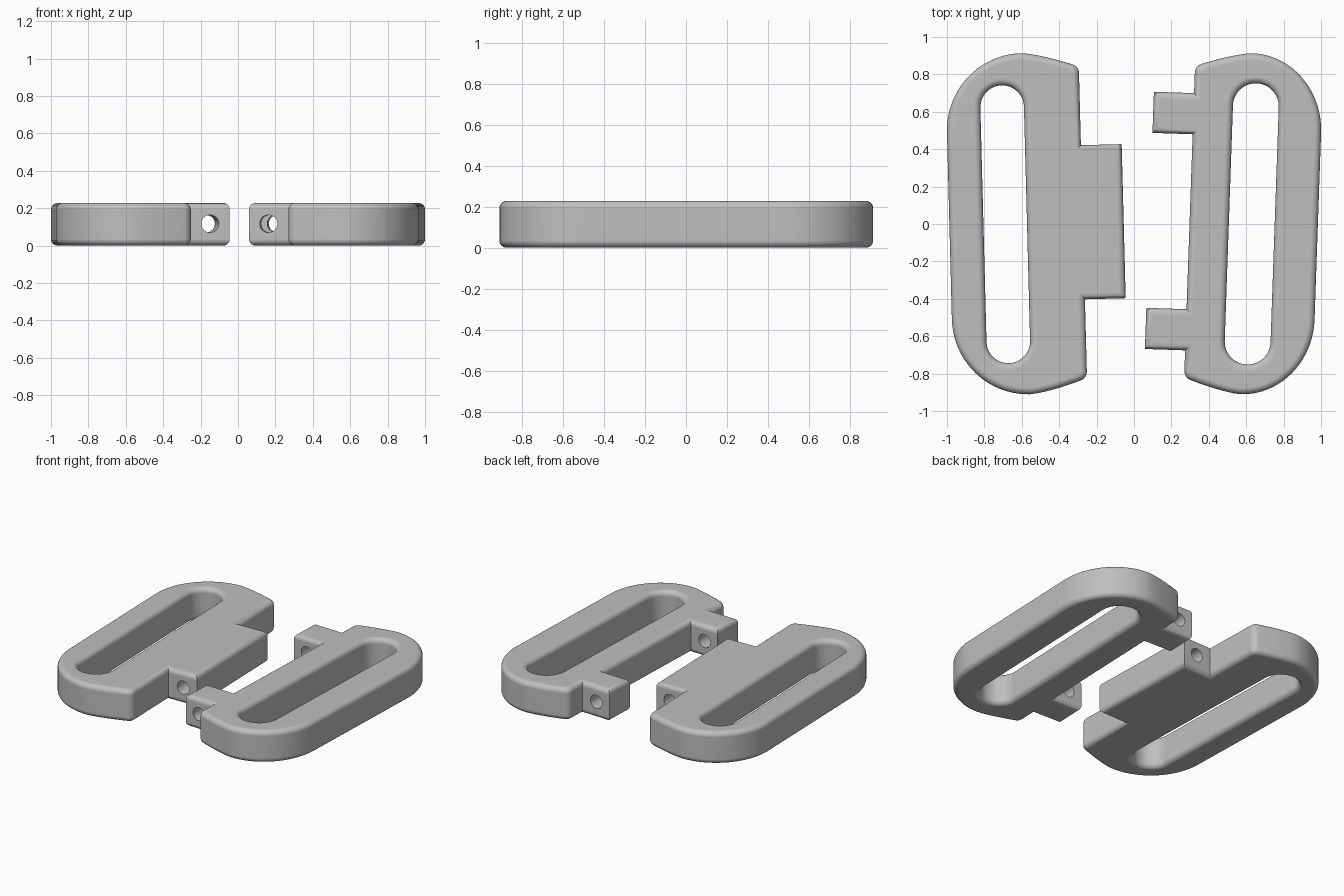
import bpy, bmesh, math
from mathutils import Vector, Matrix

HEIGHT, FILLET, STEPS = 0.228, 0.035, 6
HALF_LENGTH, SHOULDER = 0.912, 0.5

cube = bpy.data.objects.get("Cube")
if cube:
    bpy.data.objects.remove(cube, do_unlink=True)

grey = bpy.data.materials.new("plain grey")
grey.use_nodes = True
colour = (0.52, 0.52, 0.52, 1)
grey.diffuse_color = colour
grey.node_tree.nodes["Principled BSDF"].inputs["Base Color"].default_value = colour


def arc(cx, cy, rx, ry, start, end, n):
    angles = [math.radians(start + (end - start) * i / n) for i in range(n + 1)]
    return [Vector((cx + rx * math.cos(a), cy + ry * math.sin(a))) for a in angles]


def body_outline(width, apex, tabs):
    """Closed outline, symmetric end to end; u runs from the outer edge inwards."""
    half = [Vector(p) for p in tabs]
    corner, edge_y = 0.05, 0.845
    half += arc(width - corner, edge_y - corner * 0.94, corner, corner, 0, 70, 6)
    # gently sloping end, from the rounded corner up to the apex
    end_u = width - corner * 0.66
    for i in range(7, 0, -1):
        t = i / 8
        half.append(Vector((apex + (end_u - apex) * t,
                            HALF_LENGTH - (HALF_LENGTH - edge_y) * t ** 1.4)))
    # large outer quarter round
    half += arc(apex, SHOULDER, apex, HALF_LENGTH - SHOULDER, 90, 180, 20)
    return half + [Vector((p.x, -p.y)) for p in reversed(half)]


def slot_outline(centre, radius, half_length):
    cy = half_length - radius
    return (arc(centre, cy, radius, radius, 180, 0, 24)
            + arc(centre, -cy, radius, radius, 0, -180, 24))


def inset(points, d):
    """Move a loop towards the material on its left, with mitred corners."""
    result = []
    for i, p in enumerate(points):
        a = (p - points[i - 1]).normalized()
        b = (points[(i + 1) % len(points)] - p).normalized()
        na, nb = Vector((-a.y, a.x)), Vector((-b.y, b.x))
        result.append(p + (na + nb) * (d / (1 + na.dot(nb))))
    return result


def rounded_wall(bm, points, place):
    """Wall with filleted lower and upper rims; returns its two rim edge loops."""
    quarter = [math.pi / 2 * i / STEPS for i in range(STEPS + 1)]
    levels = [(FILLET * (1 - math.sin(a)), FILLET * (1 - math.cos(a))) for a in quarter]
    levels += [(d, HEIGHT - z) for d, z in reversed(levels)]
    rings = [[bm.verts.new(place(p.x, p.y, z)) for p in inset(points, d)]
             for d, z in levels]
    n = len(points)
    for low, high in zip(rings, rings[1:]):
        for i in range(n):
            j = (i + 1) % n
            bm.faces.new((low[i], low[j], high[j], high[i]))
    return [[bm.edges.get((r[i], r[(i + 1) % n])) for i in range(n)]
            for r in (rings[0], rings[-1])]


def new_object(name, bm):
    bmesh.ops.recalc_face_normals(bm, faces=bm.faces)
    mesh = bpy.data.meshes.new(name)
    bm.to_mesh(mesh)
    bm.free()
    mesh.materials.append(grey)
    obj = bpy.data.objects.new(name, mesh)
    bpy.context.collection.objects.link(obj)
    return obj


def buckle_half(name, side, outer, width, apex, tabs, slot, pin_u, tilt):
    pivot = side * (outer - width / 2)
    turn = Matrix.Translation((pivot, 0, 0)) @ Matrix.Rotation(math.radians(tilt), 4, 'Z')

    def place(u, y, z):
        return turn @ Vector((side * (width / 2 - u), y, z))

    # plate with strap slot
    bm = bmesh.new()
    rims = [rounded_wall(bm, loop, place)
            for loop in (body_outline(width, apex, tabs), slot_outline(*slot))]
    for outer_rim, slot_rim in zip(*rims):
        bmesh.ops.triangle_fill(bm, use_beauty=True, edges=outer_rim + slot_rim)
    plate = new_object(name, bm)

    # pin hole running along the hinge tabs
    bm = bmesh.new()
    spin = Matrix.Rotation(math.pi / 2, 4, 'X')
    shift = Matrix.Translation((side * (width / 2 - pin_u), 0, HEIGHT / 2 + 0.003))
    bmesh.ops.create_cone(bm, cap_ends=True, segments=32, radius1=0.047, radius2=0.047,
                          depth=2, matrix=turn @ shift @ spin)
    cutter = new_object("pin_hole_cutter", bm)
    cutter.hide_render = True
    cut = plate.modifiers.new("pin hole", 'BOOLEAN')
    cut.operation, cut.solver, cut.object = 'DIFFERENCE', 'EXACT', cutter

    bpy.ops.object.select_all(action='DESELECT')
    bpy.context.view_layer.objects.active = plate
    plate.select_set(True)
    bpy.ops.object.modifier_apply(modifier=cut.name)
    bpy.data.objects.remove(cutter, do_unlink=True)
    bpy.ops.object.shade_smooth_by_angle(angle=math.radians(32))
    weighted = plate.modifiers.new("even shading", 'WEIGHTED_NORMAL')
    weighted.keep_sharp = True


# half with one long middle tab
buckle_half("right_buckle_half", -1, 0.987, 0.714, 0.407,
            [(0.932, 0.412), (0.714, 0.412)],
            (0.2985, 0.1165, 0.743), 0.827, 1.5)

# half with two short end tabs
buckle_half("left_buckle_half", 1, 0.983, 0.686, 0.383,
            [(0.686, 0.468), (0.901, 0.468), (0.901, 0.688), (0.686, 0.688)],
            (0.3535, 0.1225, 0.752), 0.796, -2.0)
